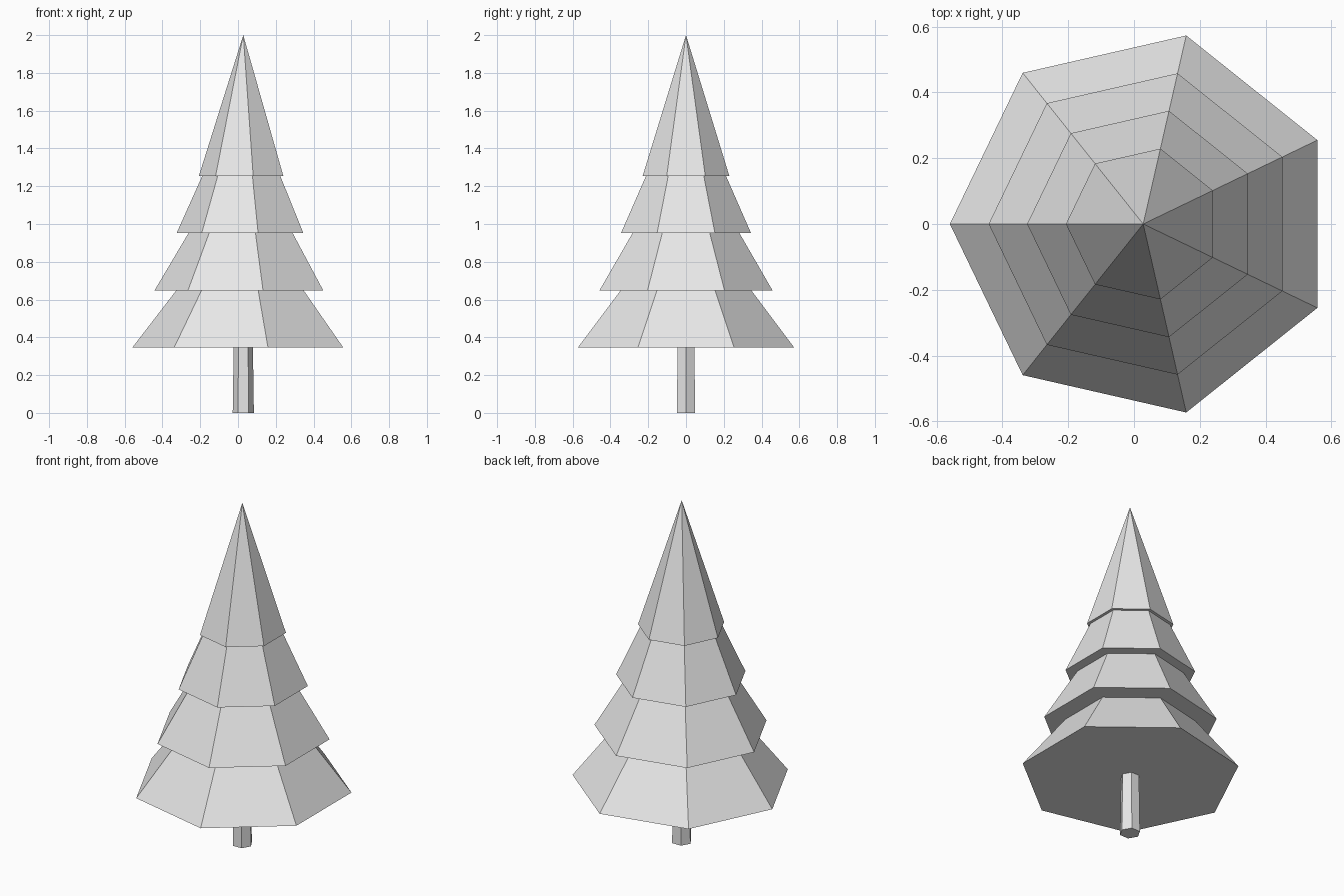
import bpy
import bmesh
from math import cos, sin, pi

cube = bpy.data.objects.get("Cube")
if cube:
    bpy.data.objects.remove(cube, do_unlink=True)

CENTRE_X = 0.028

# Single flat colour
grey = bpy.data.materials.new("light grey")
grey.use_nodes = True
grey.diffuse_color = (0.8, 0.8, 0.8, 1)
grey.node_tree.nodes["Principled BSDF"].inputs["Base Color"].default_value = (0.8, 0.8, 0.8, 1)


def lathe(name, profile, sides, start):
    """Faceted solid from (radius, height) rings; a zero radius makes a tip."""
    bm = bmesh.new()
    rings = []
    for radius, z in profile:
        if radius == 0:
            rings.append([bm.verts.new((0, 0, z))] * sides)
        else:
            angles = [start + 2 * pi * i / sides for i in range(sides)]
            rings.append([bm.verts.new((radius * cos(a), radius * sin(a), z)) for a in angles])
    for low, high in zip(rings, rings[1:]):
        for i in range(sides):
            j = (i + 1) % sides
            corners = [low[i], low[j], high[j], high[i]]
            bm.faces.new(list(dict.fromkeys(corners)))
    bm.faces.new(rings[0][::-1])
    if profile[-1][0] > 0:
        bm.faces.new(rings[-1])
    bmesh.ops.recalc_face_normals(bm, faces=bm.faces)
    mesh = bpy.data.meshes.new(name)
    bm.to_mesh(mesh)
    bm.free()
    mesh.materials.append(grey)
    obj = bpy.data.objects.new(name, mesh)
    obj.location.x = CENTRE_X
    bpy.context.collection.objects.link(obj)
    return obj


# Four stacked tiers of foliage: (bottom radius, top radius, bottom height)
tiers = [(0.588, 0.355, 0.345), (0.47, 0.29, 0.648),
         (0.353, 0.217, 0.952), (0.235, 0, 1.255)]
tops = [tier[2] for tier in tiers[1:]] + [2.0]
foliage_profile = []
for (bottom, top, z), z_top in zip(tiers, tops):
    foliage_profile += [(bottom, z), (top, z_top)]
lathe("foliage", foliage_profile, 7, pi)

# Slightly tapered six-sided trunk
lathe("trunk", [(0.056, 0), (0.051, 0.35)], 6, 0)
